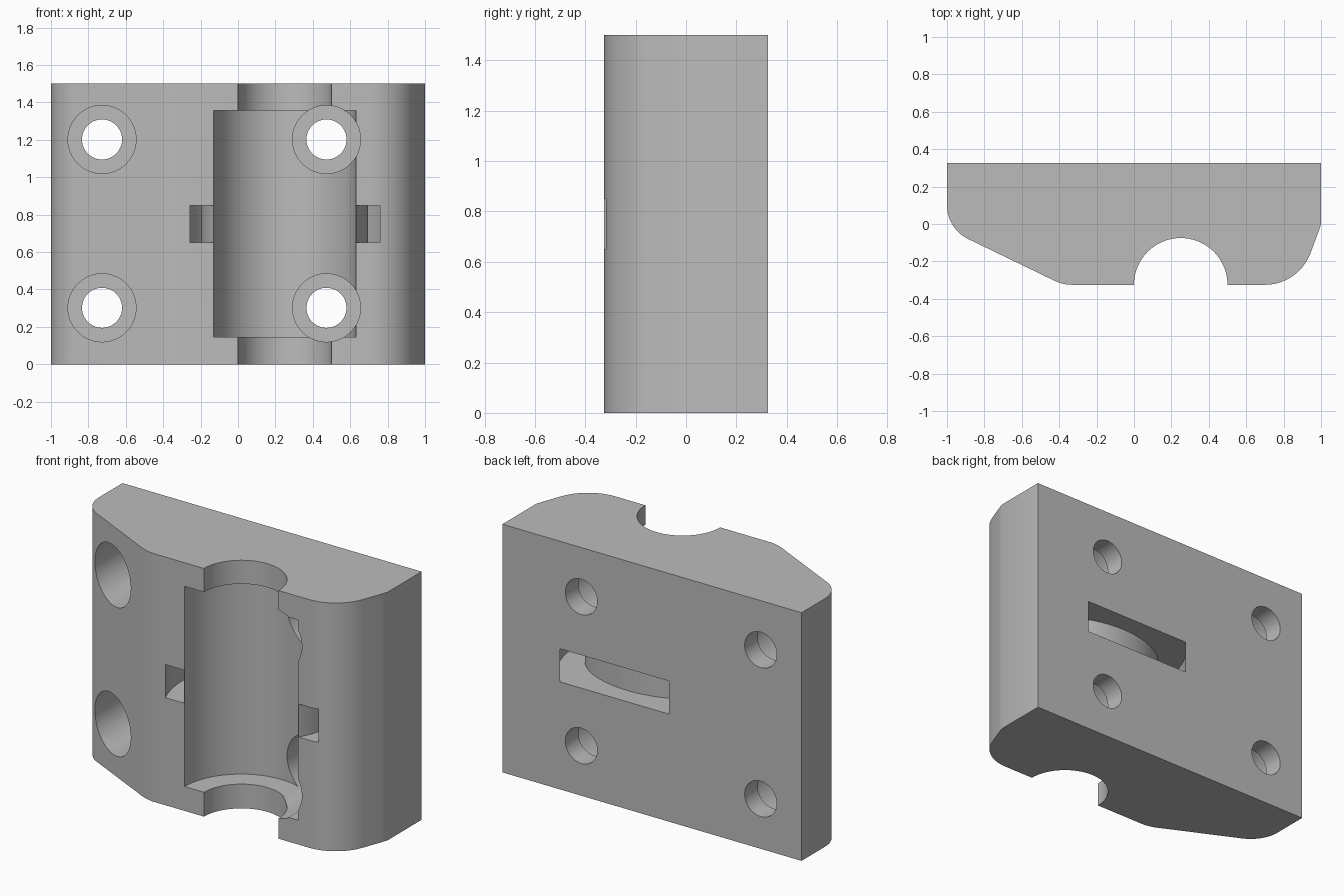
import bpy, bmesh, math

if "Cube" in bpy.data.objects:
    bpy.data.objects.remove(bpy.data.objects["Cube"], do_unlink=True)

FRONT, BACK, HEIGHT = -0.325, 0.325, 1.5
BORE_X = 0.25

grey = bpy.data.materials.new("plain grey")
grey.use_nodes = True
grey.diffuse_color = (0.5, 0.5, 0.5, 1)
grey.node_tree.nodes["Principled BSDF"].inputs["Base Color"].default_value = (0.5, 0.5, 0.5, 1)


def arc(cx, cy, rx, ry, start, end, steps):
    """Points along an elliptical arc, angles in degrees."""
    angles = [math.radians(start + (end - start) * i / steps) for i in range(steps + 1)]
    return [(cx + rx * math.cos(a), cy + ry * math.sin(a)) for a in angles]


def prism(name, profile, z0, z1):
    """Extrude an outline in the ground plane from z0 to z1."""
    bm = bmesh.new()
    face = bm.faces.new([bm.verts.new((x, y, z0)) for x, y in profile])
    top = bmesh.ops.extrude_face_region(bm, geom=[face])["geom"]
    bmesh.ops.translate(bm, vec=(0, 0, z1 - z0),
                        verts=[v for v in top if isinstance(v, bmesh.types.BMVert)])
    bmesh.ops.recalc_face_normals(bm, faces=bm.faces)
    mesh = bpy.data.meshes.new(name)
    bm.to_mesh(mesh)
    bm.free()
    mesh.materials.append(grey)
    obj = bpy.data.objects.new(name, mesh)
    bpy.context.collection.objects.link(obj)
    return obj


def round_cutter(name, x, y, radius, z0, z1):
    return prism(name, arc(x, y, radius, radius, 0, 360, 72)[:-1], z0, z1)


def hole_cutter(name, x, z, radius, y0, y1):
    """A round cutter laid along the depth axis."""
    obj = round_cutter(name, 0, 0, radius, y0, y1)
    obj.rotation_euler.x = -math.pi / 2
    obj.location = (x, 0, z)
    return obj


# Block outline: flat back, rounded right shoulder, sloped left shoulder
outline = [(-1, BACK)]
outline += arc(-0.8, 0.1, 0.2, 0.2, 180, 243, 12)
outline += arc(-0.33, FRONT + 0.22, 0.22, 0.22, 244, 270, 6)
outline += arc(0.70, FRONT + 0.26, 0.26, 0.26, 270, 339, 16)
outline += [(0.985, -0.045), (1, 0), (1, BACK)]
block = prism("bearing_holder_block", outline, 0, HEIGHT)

# Rod channel and wider bearing pocket
cutters = [
    round_cutter("rod_channel_cutter", BORE_X, FRONT, 0.25, -0.1, HEIGHT + 0.1),
    round_cutter("bearing_pocket_cutter", BORE_X, FRONT, 0.38, 0.147, 1.357),
]

# Strap slot wrapping behind the pocket
slot = arc(BORE_X, -0.095, 0.557, 0.557, -40, 220, 72)
slot += arc(BORE_X, -0.095, 0.446, 0.446, 220, 180, 12)
slot += arc(BORE_X, -0.095, 0.446, 0.30, 180, 0, 48)[1:-1]
slot += arc(BORE_X, -0.095, 0.446, 0.446, 0, -40, 12)
cutters.append(prism("strap_slot_cutter", slot, 0.65, 0.85))

# Counterbored screw holes
for x in (-0.727, 0.473):
    for z in (0.302, 1.202):
        cutters.append(hole_cutter("screw_hole_cutter", x, z, 0.107, -0.6, 0.6))
        cutters.append(hole_cutter("counterbore_cutter", x, z, 0.182, -0.6, 0.2))

# Cut the block, then drop the cutters
for cutter in cutters:
    cutter.hide_render = True
    mod = block.modifiers.new(cutter.name, "BOOLEAN")
    mod.operation = "DIFFERENCE"
    mod.solver = "EXACT"
    mod.object = cutter

bpy.ops.object.select_all(action="DESELECT")
block.select_set(True)
bpy.context.view_layer.objects.active = block
for mod in list(block.modifiers):
    bpy.ops.object.modifier_apply(modifier=mod.name)
for cutter in cutters:
    bpy.data.objects.remove(cutter, do_unlink=True)

bpy.ops.object.shade_smooth_by_angle(angle=math.radians(30))
